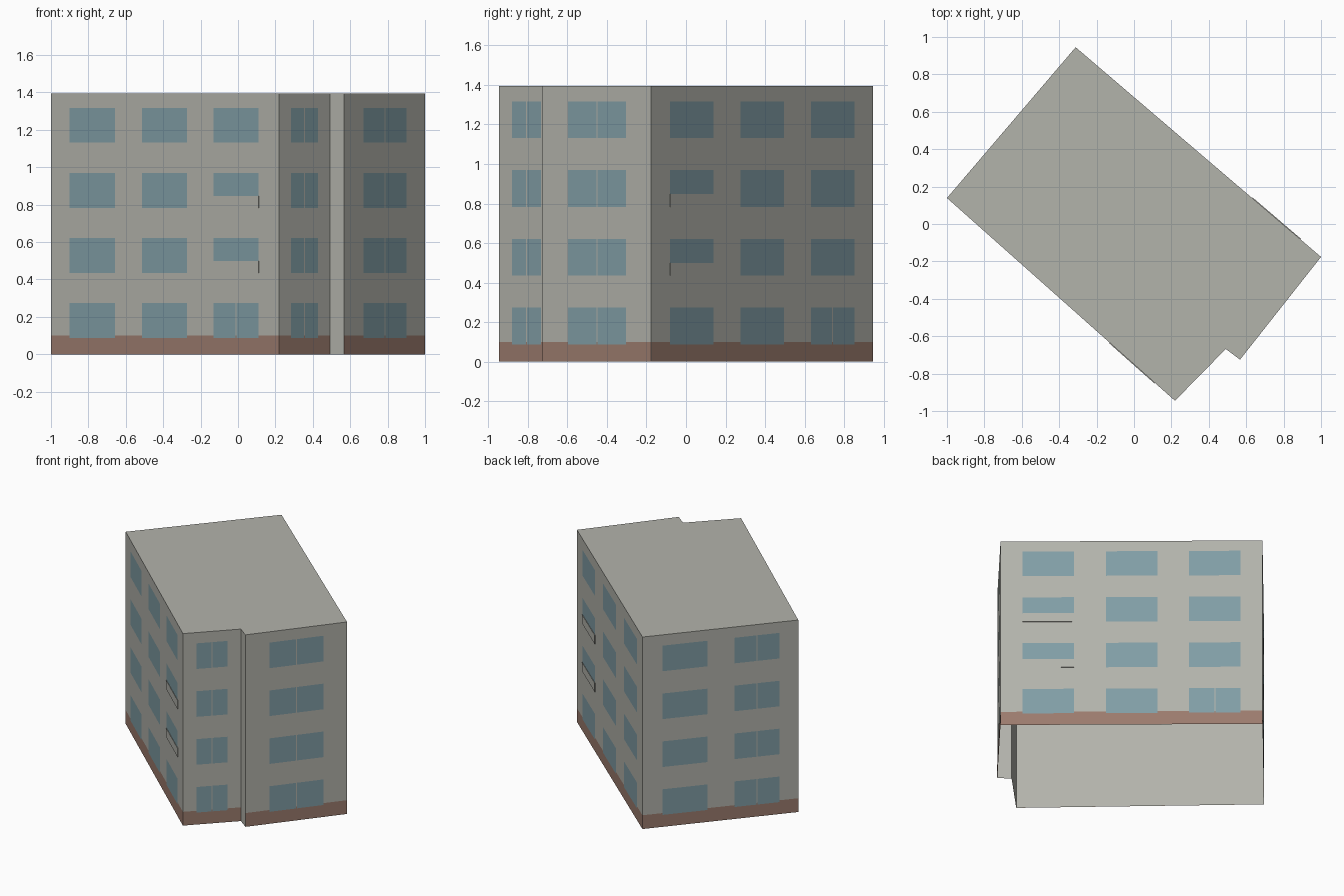
import bpy
import bmesh
from mathutils import Matrix, Vector

cube = bpy.data.objects.get("Cube")
if cube:
    bpy.data.objects.remove(cube, do_unlink=True)


def material(name, rgb):
    mat = bpy.data.materials.new(name)
    mat.use_nodes = True
    mat.diffuse_color = (*rgb, 1)
    mat.node_tree.nodes["Principled BSDF"].inputs["Base Color"].default_value = (*rgb, 1)
    return mat


CONCRETE = material("grey concrete", (0.45, 0.452, 0.41))
BRICK = material("brown plinth", (0.33, 0.2, 0.155))
GLASS = material("blue grey glass", (0.22, 0.34, 0.38))

HEIGHT, PLINTH = 1.395, 0.10
FLOORS = (0.087, 0.435, 0.783, 1.131)
WINDOW_H, RAIL_H, GAP = 0.186, 0.064, 0.007
PLINTH_PROUD, GLASS_PROUD, RAIL_PROUD = 0.0006, 0.0012, 0.004

# Footprint, counter-clockwise
corners = [Vector(p) for p in ((-1, 0.139), (0.219, -0.945), (0.491, -0.668),
                               (0.567, -0.725), (1, -0.176), (-0.312, 0.945))]
RECESS_WALL = 2


def wall_ends(wall):
    return corners[wall], corners[(wall + 1) % len(corners)]


def finish(name, bm, mat):
    mesh = bpy.data.meshes.new(name)
    bm.to_mesh(mesh)
    bm.free()
    mesh.materials.append(mat)
    obj = bpy.data.objects.new(name, mesh)
    bpy.context.collection.objects.link(obj)


def wall_frame(wall):
    """Start corner, direction along the wall and outward direction."""
    a, b = wall_ends(wall)
    along = (b - a).normalized()
    return a, along, Vector((along.y, -along.x))


def add_sheet(bm, wall, u0, u1, z0, z1, proud):
    """Single outward face just in front of a wall."""
    a, along, out = wall_frame(wall)
    p, q = (a + along * u + out * proud for u in (u0, u1))
    bm.faces.new([bm.verts.new(v) for v in ((*p, z0), (*q, z0), (*q, z1), (*p, z1))])


def add_panel(bm, wall, u0, u1, z0, z1, proud):
    """Thin solid panel standing on the face of a wall."""
    a, along, out = wall_frame(wall)
    centre = a + along * (u0 + u1) / 2 + out * proud / 2
    turn = Matrix(((along.x, out.x, 0), (along.y, out.y, 0), (0, 0, 1))).to_4x4()
    place = Matrix.Translation((*centre, (z0 + z1) / 2)) @ turn
    bmesh.ops.create_cube(bm, size=1, matrix=place @ Matrix.Diagonal((u1 - u0, proud, z1 - z0, 1)))


# Shell of walls and roof, open underneath
bm = bmesh.new()
low, high = [[bm.verts.new((*p, z)) for p in corners] for z in (0, HEIGHT)]
bm.faces.new(high)
for i in range(len(corners)):
    j = (i + 1) % len(corners)
    bm.faces.new((low[i], low[j], high[j], high[i]))
finish("building_shell", bm, CONCRETE)

# Plinth skin around all walls but the small recess
bm = bmesh.new()
for wall in range(len(corners)):
    if wall != RECESS_WALL:
        a, b = wall_ends(wall)
        add_sheet(bm, wall, 0, (b - a).length, 0, PLINTH, PLINTH_PROUD)
finish("plinth", bm, BRICK)

# wall: name, half window width, column centres (fractions), balcony column,
# columns split on all floors, columns split on the ground floor
facades = {
    0: ("front", 0.099, (0.182, 0.499, 0.813), 2, (), (2,)),
    1: ("corner", 0.266, (0.5,), None, (0,), ()),
    3: ("right", 0.267, (0.503,), None, (0,), ()),
    4: ("back", 0.098, (0.182, 0.501, 0.818), 0, (), (2,)),
    5: ("left", 0.1445, (0.272, 0.734), None, (1,), ()),
}

for wall, (name, half, columns, balcony, split, split_ground) in facades.items():
    a, b = wall_ends(wall)
    length = (b - a).length
    panes = bmesh.new()
    for col, centre in enumerate(columns):
        u0, u1 = (centre - half) * length, (centre + half) * length
        mid = (u0 + u1) / 2
        for floor, z in enumerate(FLOORS):
            railed = col == balcony and floor in (1, 2)
            bottom = z + RAIL_H if railed else z
            if col in split or (floor == 0 and col in split_ground):
                spans = ((u0, mid - GAP / 2), (mid + GAP / 2, u1))
            else:
                spans = ((u0, u1),)
            for s0, s1 in spans:
                add_sheet(panes, wall, s0, s1, bottom, z + WINDOW_H, GLASS_PROUD)
    finish(name + "_windows", panes, GLASS)

    # Balcony rails on the two middle floors
    if balcony is not None:
        rails = bmesh.new()
        for z in FLOORS[1:3]:
            u0, u1 = ((columns[balcony] + s * half) * length for s in (-1, 1))
            add_panel(rails, wall, u0, u1, z, z + RAIL_H, RAIL_PROUD)
        finish(name + "_balcony_rails", rails, CONCRETE)
